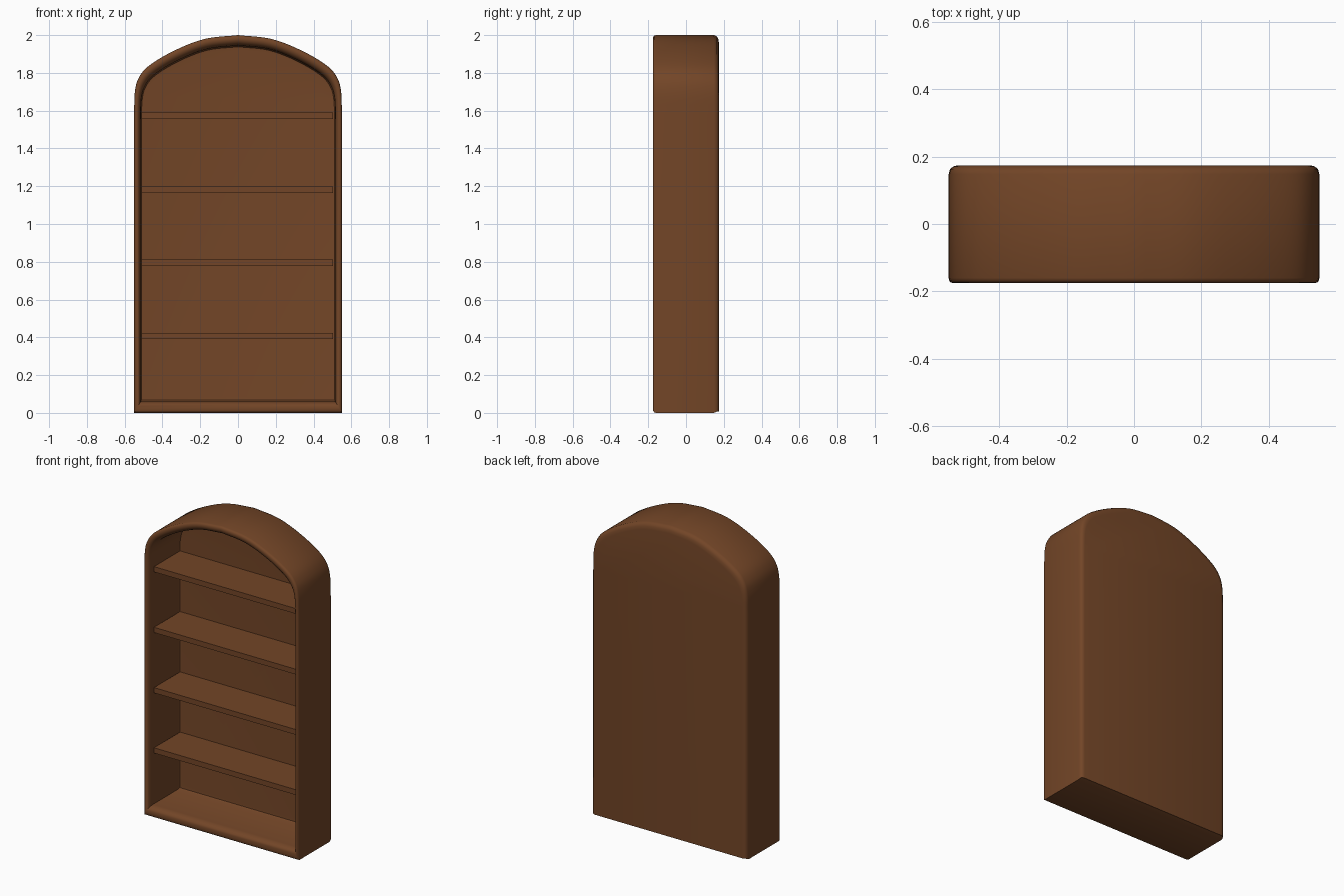
import bpy, bmesh
from mathutils import Vector

if "Cube" in bpy.data.objects:
    bpy.data.objects.remove(bpy.data.objects["Cube"])

wood = bpy.data.materials.new("brown_wood")
wood.diffuse_color = (0.17, 0.06, 0.02, 1)
wood.use_nodes = True
wood.node_tree.nodes["Principled BSDF"].inputs["Base Color"].default_value = wood.diffuse_color


def catmull(points, steps=5):
    p = [Vector(q) for q in points]
    p = [2 * p[0] - p[1]] + p + [2 * p[-1] - p[-2]]
    out = []
    for i in range(1, len(p) - 2):
        a, b, c, d = p[i - 1:i + 3]
        for s in range(steps):
            t = s / steps
            out.append(0.5 * (2 * b + (c - a) * t + (2 * a - 5 * b + 4 * c - d) * t * t
                              + (3 * b - a - 3 * c + d) * t ** 3))
    return out + [p[-2]]


# Arched outline: half curve from the right side to the crown, then mirrored
half = catmull([(0.55, 1.58), (0.546, 1.70), (0.524, 1.777), (0.466, 1.842),
                (0.333, 1.92), (0.175, 1.98), (0, 2.0)])
right = [Vector((0.55, 0))] + half
outline = right + [Vector((-p.x, p.y)) for p in reversed(right[:-1])]


def ring(bm, inset, y):
    """Outline at depth y; inset 0 is the outer wall, 1 the cavity wall."""
    return [bm.verts.new((p.x * (1 - inset * 0.035 / 0.55), y,
                          inset * 0.06 + p.y * (2 - inset * 0.115) / 2)) for p in outline]


# Case: one continuous skin from the rounded back, over the front rim, into the cavity
sections = [(0.75, 0.174), (0.4, 0.171), (0.12, 0.163), (0, 0.148),
            (0, -0.160), (0.06, -0.169), (0.2, -0.174), (0.4, -0.175), (0.6, -0.172),
            (0.8, -0.163), (0.93, -0.15), (1, -0.13), (1, 0.128), (1.12, 0.138), (1.4, 0.14)]
bm = bmesh.new()
rings = [ring(bm, *s) for s in sections]
for a, b in zip(rings, rings[1:]):
    for i in range(len(a)):
        j = (i + 1) % len(a)
        bm.faces.new((a[i], a[j], b[j], b[i]))
bm.faces.new(rings[0])
bm.faces.new(rings[-1])
# Keep the underside resting flat on the floor
for r in rings[:5]:
    for v in (r[0], r[-1]):
        v.co.z = min(v.co.z, 0.008)
bmesh.ops.recalc_face_normals(bm, faces=bm.faces)
mesh = bpy.data.meshes.new("bookcase_case")
bm.to_mesh(mesh)
bm.free()
case = bpy.data.objects.new("bookcase_case", mesh)
bpy.context.collection.objects.link(case)
mesh.materials.append(wood)
bpy.context.view_layer.objects.active = case
case.select_set(True)
bpy.ops.object.shade_smooth_by_angle(angle=0.7)

# Four plain board shelves set back from the rim
for n, z in enumerate((0.407, 0.794, 1.182, 1.572)):
    bpy.ops.mesh.primitive_cube_add(size=1, location=(-0.003, 0.008, z))
    shelf = bpy.context.object
    shelf.name = f"shelf_{n + 1}"
    shelf.scale = (1.014, 0.266, 0.034)
    shelf.data.materials.append(wood)
